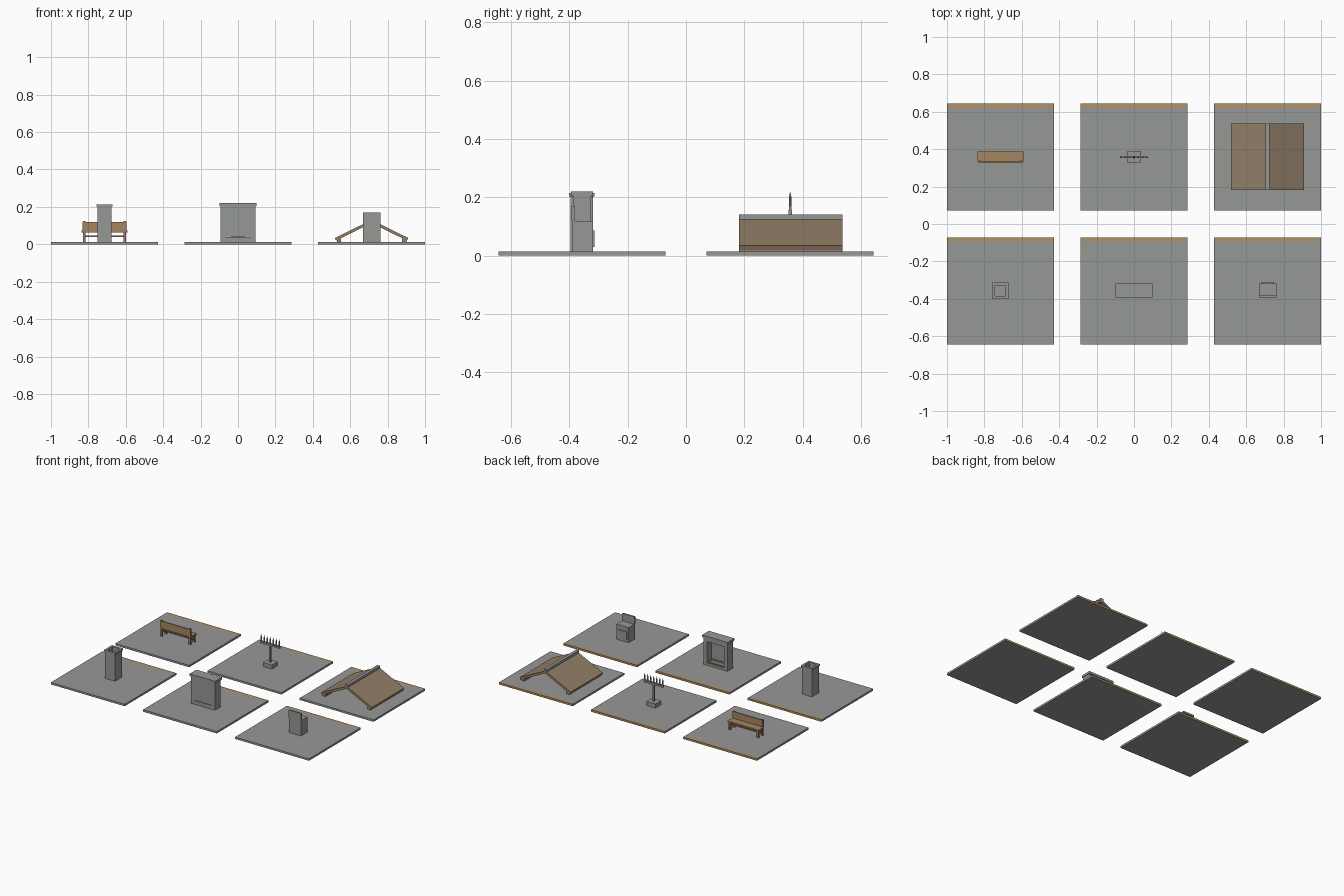
import bpy, bmesh, math
from mathutils import Matrix

if "Cube" in bpy.data.objects:
    bpy.data.objects.remove(bpy.data.objects["Cube"])


def mat(name, srgb):
    m = bpy.data.materials.new(name)
    m.diffuse_color = [((c / 255 + 0.055) / 1.055) ** 2.4 for c in srgb] + [1]
    m.use_nodes = True
    m.node_tree.nodes["Principled BSDF"].inputs["Base Color"].default_value = m.diffuse_color
    return m


GREY = mat("stone_grey", (150, 152, 150))
TAN = mat("edge_tan", (176, 146, 104))
WOOD = mat("bench_wood", (166, 134, 95))
BROWN = mat("roof_brown", (147, 127, 104))
T = 0.0135            # tile thickness
PITCH, SIZE = 0.714, 0.572


def finish(bm, name, *mats):
    bmesh.ops.recalc_face_normals(bm, faces=bm.faces)
    me = bpy.data.meshes.new(name)
    bm.to_mesh(me)
    bm.free()
    for m in mats:
        me.materials.append(m)
    ob = bpy.data.objects.new(name, me)
    bpy.context.collection.objects.link(ob)
    return ob


def box(name, x, y, z, m):
    """Box from (low, high) ranges on each axis."""
    bm = bmesh.new()
    bmesh.ops.create_cube(bm, size=1)
    for v in bm.verts:
        v.co = [r[0] + (c + 0.5) * (r[1] - r[0]) for c, r in zip(v.co, (x, y, z))]
    return finish(bm, name, m)


def span(c, w):
    return (c - w / 2, c + w / 2)


def cone(name, x, y, z, r1, r2, m):
    bm = bmesh.new()
    bmesh.ops.create_cone(bm, cap_ends=True, segments=8, radius1=r1, radius2=r2, depth=z[1] - z[0],
                          matrix=Matrix.Translation((x, y, sum(z) / 2)))
    return finish(bm, name, m)


def frame(name, cx, cy, outer, inner, z, m):
    """Square tube: walls around an open shaft."""
    bm = bmesh.new()
    rings = []
    for half, h in ((outer / 2, z[0]), (outer / 2, z[1]), (inner / 2, z[1]), (inner / 2, z[0])):
        rings.append([bm.verts.new((cx + sx * half, cy + sy * half, h))
                      for sx, sy in ((-1, -1), (1, -1), (1, 1), (-1, 1))])
    for i in range(4):
        a, b = rings[i], rings[(i + 1) % 4]
        for k in range(4):
            bm.faces.new((a[k], a[(k + 1) % 4], b[(k + 1) % 4], b[k]))
    return finish(bm, name, m)


# Ground tiles: the back edge and a narrow strip along it are tan
for col in (-1, 0, 1):
    for row in (-0.5, 0.5):
        x, y = span(col * PITCH, SIZE), span(row * PITCH, SIZE)
        tile = box("ground_tile", x, y, (0, T), GREY)
        tile.data.materials.append(TAN)
        bm = bmesh.new()
        bm.from_mesh(tile.data)
        bmesh.ops.bisect_plane(bm, geom=bm.verts[:] + bm.edges[:] + bm.faces[:],
                               plane_co=(0, y[1] - 0.022, 0), plane_no=(0, 1, 0))
        for f in bm.faces:
            back = f.calc_center_median().y > y[1] - 0.022
            f.material_index = int(back and (f.normal.z > 0.5 or f.normal.y > 0.5))
        bm.to_mesh(tile.data)
        bm.free()

BACK_Y, FRONT_Y = PITCH / 2, -PITCH / 2

# Chimney with a wider, hollow cap
frame("chimney_stack", -PITCH, FRONT_Y, 0.076, 0.056, (T, 0.202), GREY)
frame("chimney_cap", -PITCH, FRONT_Y, 0.087, 0.056, (0.202, 0.214), GREY)

# Fireplace, opening towards the back
fy = (-0.388, -0.326)
for s in (-1, 1):
    box("fireplace_side", sorted((s * 0.066, s * 0.094)), fy, (T, 0.204), GREY)
box("fireplace_rear_wall", (-0.066, 0.066), (fy[0], fy[0] + 0.012), (0.043, 0.204), GREY)
box("fireplace_lower_wall", (-0.066, 0.066), (fy[0], fy[0] + 0.012), (T, 0.040), GREY)
box("fireplace_lintel", (-0.066, 0.066), fy, (0.178, 0.204), GREY)
box("fireplace_hearth", (-0.066, 0.066), (fy[0] + 0.012, fy[1]), (T, 0.030), GREY)
box("fireplace_hearth_top", (-0.058, 0.058), (-0.370, -0.335), (0.030, 0.036), BROWN)
box("fireplace_mantel", (-0.099, 0.099), (-0.394, -0.319), (0.204, 0.220), GREY)

# Stove with a raised panel and an oven door facing the back
box("stove_body", span(PITCH, 0.094), (-0.391, -0.318), (T, 0.119), GREY)
box("stove_panel", span(PITCH, 0.094), (-0.392, -0.381), (0.119, 0.170), GREY)
box("stove_door", span(PITCH, 0.070), (-0.318, -0.313), (0.030, 0.087), GREY)

# Bench facing the back
bx = -PITCH
box("bench_seat", span(bx, 0.244), (0.334, 0.388), (0.063, 0.073), WOOD)
box("bench_backrest", span(bx, 0.236), (0.327, 0.335), (0.073, 0.120), WOOD)
for s in (-1, 1):
    lx = span(bx + s * 0.109, 0.013)
    box("bench_back_leg", lx, (0.327, 0.339), (T, 0.124), BROWN)
    box("bench_front_leg", lx, (0.372, 0.384), (T, 0.063), BROWN)
    box("bench_side_rail", span(bx + s * 0.109, 0.008), (0.339, 0.372), (0.038, 0.046), BROWN)
box("bench_stretcher", span(bx, 0.205), span(0.357, 0.008), (0.038, 0.046), BROWN)

# Candle stand: base, post, crossbar and a row of candles
box("stand_base", span(0, 0.070), span(BACK_Y, 0.064), (T, 0.042), GREY)
box("stand_post", span(0, 0.013), span(BACK_Y, 0.011), (0.042, 0.156), GREY)
box("stand_crossbar", span(0, 0.150), span(BACK_Y, 0.009), (0.156, 0.168), GREY)
for i in range(7):
    cx = (i - 3) * 0.0235
    cone("candle", cx, BACK_Y, (0.168, 0.203), 0.0045, 0.0045, GREY)
    cone("candle_tip", cx, BACK_Y, (0.203, 0.218), 0.0035, 0.001, GREY)

# Roof: two sloping slabs, eave beams and a ridge cap
ry = (0.181, 0.537)
for s in (-1, 1):
    bm = bmesh.new()
    profile = ((0, 0.130), (0.196, 0.034), (0.190, 0.020), (0, 0.113))
    ends = [[bm.verts.new((PITCH + s * px, y, pz)) for px, pz in profile] for y in ry]
    for e in ends:
        bm.faces.new(e)
    for k in range(4):
        n = (k + 1) % 4
        bm.faces.new((ends[0][k], ends[0][n], ends[1][n], ends[1][k]))
    finish(bm, "roof_slab", BROWN)
    box("eave_beam", span(PITCH + s * 0.175, 0.022), ry, (T, 0.030), BROWN)
box("ridge_cap", span(PITCH, 0.022), ry, (0.122, 0.141), GREY)
